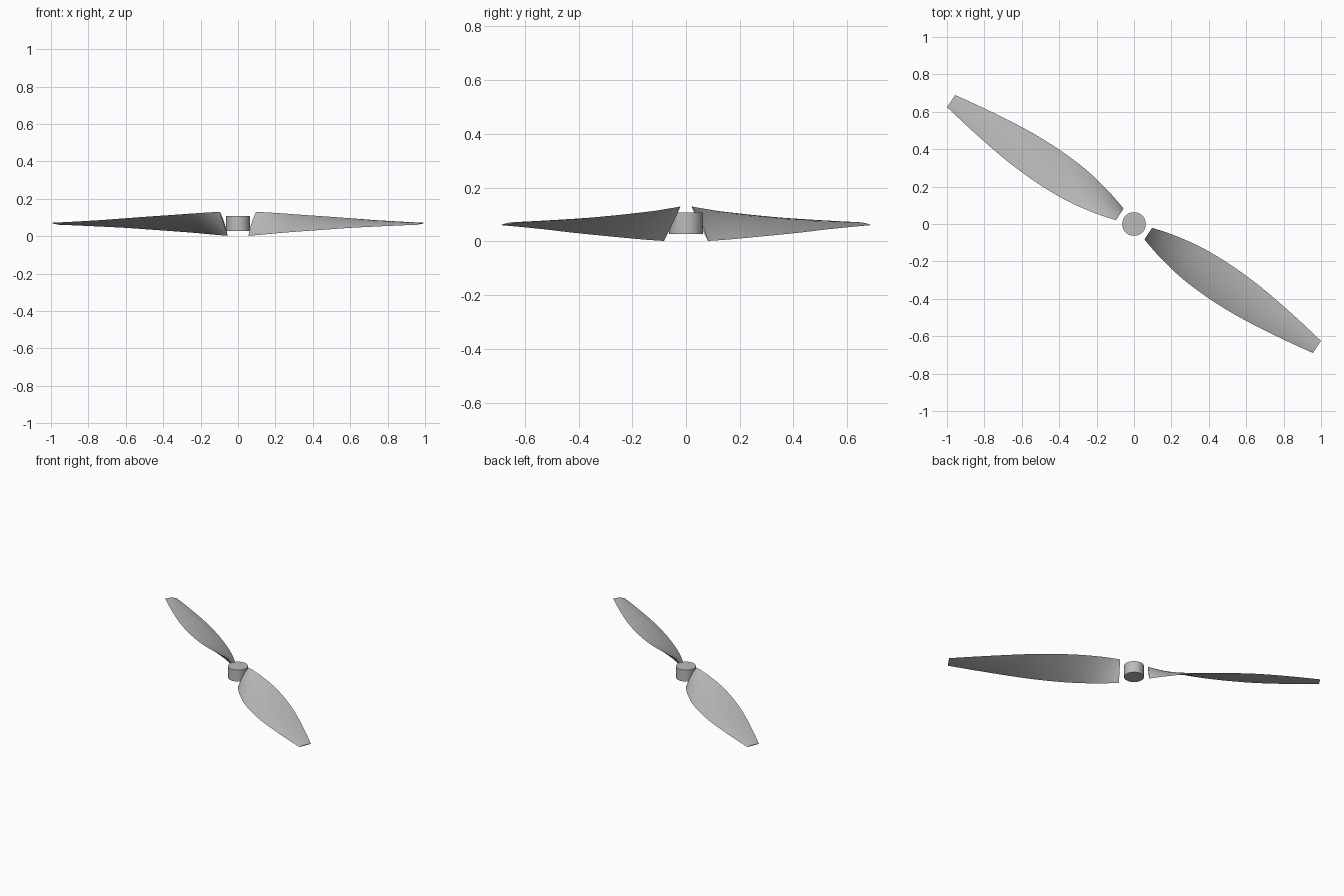
import bpy, bmesh, math
from mathutils import Vector, Matrix

cube = bpy.data.objects.get("Cube")
if cube:
    bpy.data.objects.remove(cube, do_unlink=True)

grey = bpy.data.materials.new("plain grey")
grey.use_nodes = True
grey.diffuse_color = (0.5, 0.5, 0.5, 1)
grey.node_tree.nodes["Principled BSDF"].inputs["Base Color"].default_value = (0.5, 0.5, 0.5, 1)

MID_Z = 0.066
SWEEP = math.radians(-33.9)
# blade stations: radius, half width seen from above, half height from twist
STATIONS = [(0.092, 0.037, 0.064), (0.2, 0.067, 0.058), (0.35, 0.095, 0.048),
            (0.5, 0.106, 0.039), (0.65, 0.105, 0.030), (0.8, 0.094, 0.021),
            (1.0, 0.068, 0.012), (1.178, 0.039, 0.005)]


def smooth_station(t):
    """Catmull-Rom interpolation through the stations."""
    i = min(int(t), len(STATIONS) - 2)
    f = t - i
    a, b, c, d = (Vector(STATIONS[max(0, min(len(STATIONS) - 1, i + k))]) for k in (-1, 0, 1, 2))
    return b + 0.5 * f * (c - a + f * (2 * a - 5 * b + 4 * c - d + f * (3 * (b - c) + d - a)))


def finish(obj, angle):
    obj.data.materials.append(grey)
    bpy.ops.object.select_all(action='DESELECT')
    obj.select_set(True)
    bpy.context.view_layer.objects.active = obj
    bpy.ops.object.shade_smooth_by_angle(angle=math.radians(angle))


def section(t, n=12):
    """Thin cambered aerofoil loop at one station."""
    r, half_w, half_h = smooth_station(t)
    chord = Vector((0, half_w, half_h))
    normal = Vector((0, -half_h, half_w)).normalized()
    size = 2 * chord.length
    centre = Vector((r, 0, MID_Z))
    loop = []
    for k in range(2 * n):
        upper = k <= n
        x = -math.cos(math.pi * k / n)
        thick = (0.055 if upper else -0.012) * size * (1 - x * x)
        loop.append(centre + chord * x + normal * thick)
    return loop


def make_blade(name, angle):
    bm = bmesh.new()
    steps = 4 * (len(STATIONS) - 1)
    loops = [[bm.verts.new(p) for p in section(i / 4)] for i in range(steps + 1)]
    for a, b in zip(loops, loops[1:]):
        for k in range(len(a)):
            j = (k + 1) % len(a)
            bm.faces.new((a[k], a[j], b[j], b[k]))
    bm.faces.new(loops[0])
    bm.faces.new(loops[-1])
    bm.transform(Matrix.Rotation(angle, 4, 'Z'))
    bmesh.ops.recalc_face_normals(bm, faces=bm.faces)
    mesh = bpy.data.meshes.new(name)
    bm.to_mesh(mesh)
    bm.free()
    obj = bpy.data.objects.new(name, mesh)
    bpy.context.collection.objects.link(obj)
    finish(obj, 30)


# two opposite twisted blades
make_blade("left_blade", SWEEP)
make_blade("right_blade", SWEEP + math.pi)

# central hub
bpy.ops.mesh.primitive_cylinder_add(vertices=48, radius=0.063, depth=0.08, location=(0, 0, 0.068))
hub = bpy.context.object
hub.name = "hub"
finish(hub, 30)
